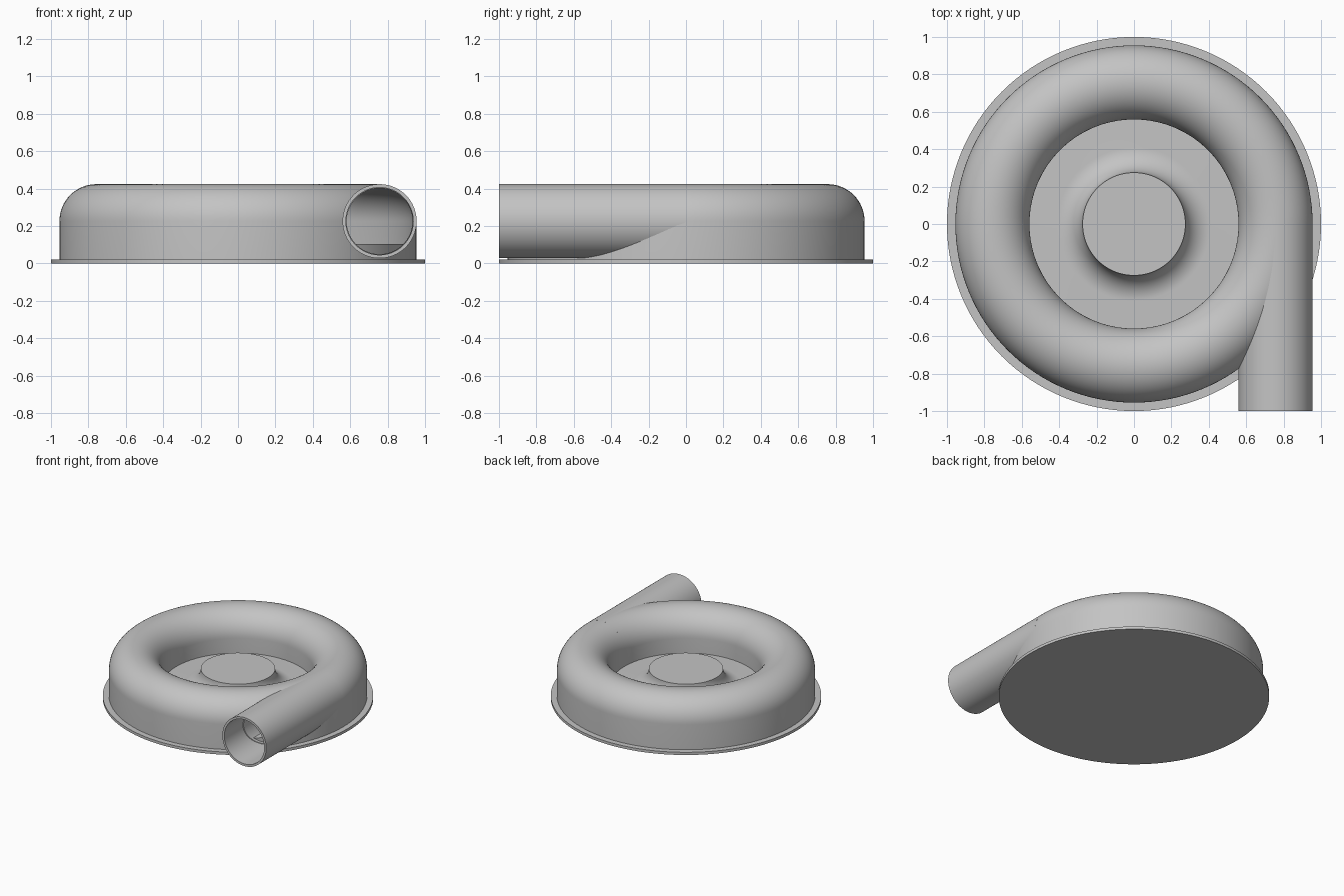
import bpy, bmesh, math
from mathutils import Matrix, Vector

cube = bpy.data.objects.get("Cube")
if cube:
    bpy.data.objects.remove(cube, do_unlink=True)

SEGMENTS = 128
TUBE_R, RING_R, AXIS_Z, WALL = 0.198, 0.757, 0.226, 0.018
PLATE_TOP, FLOOR_Z = 0.022, 0.105

grey = bpy.data.materials.new("cast_grey")
grey.use_nodes = True
colour = (0.55, 0.55, 0.55, 1)
grey.diffuse_color = colour
grey.node_tree.nodes["Principled BSDF"].inputs["Base Color"].default_value = colour


def arc(cx, cz, r, start, end, steps):
    """Points (radius, height) along a circular arc, angles in degrees."""
    angles = [math.radians(start + (end - start) * i / steps) for i in range(steps + 1)]
    return [(cx + r * math.cos(a), cz + r * math.sin(a)) for a in angles]


def revolve(name, profile, closed=False):
    """Spin a (radius, height) profile about the vertical axis."""
    bm = bmesh.new()
    verts = [bm.verts.new((r, 0, z)) for r, z in profile]
    pairs = list(zip(verts, verts[1:]))
    if closed:
        pairs.append((verts[-1], verts[0]))
    edges = [bm.edges.new(p) for p in pairs]
    bmesh.ops.spin(bm, geom=verts + edges, cent=(0, 0, 0), axis=(0, 0, 1),
                   angle=math.tau, steps=SEGMENTS)
    bmesh.ops.remove_doubles(bm, verts=bm.verts, dist=0.0001)
    bmesh.ops.recalc_face_normals(bm, faces=bm.faces)
    mesh = bpy.data.meshes.new(name)
    bm.to_mesh(mesh)
    bm.free()
    mesh.materials.append(grey)
    obj = bpy.data.objects.new(name, mesh)
    bpy.context.collection.objects.link(obj)
    return obj


def activate(obj):
    bpy.ops.object.select_all(action='DESELECT')
    obj.select_set(True)
    bpy.context.view_layer.objects.active = obj


def lay_along_pipe(obj):
    """Turn a vertical part to run along y on the outlet axis."""
    turn = Matrix.Rotation(math.radians(90), 4, 'X')
    obj.data.transform(Matrix.Translation(Vector((RING_R, 0, AXIS_Z))) @ turn)


# Round base flange
base_flange = revolve("base_flange", [(0, 0), (1, 0), (1, PLATE_TOP), (0, PLATE_TOP)])

# Hollow ring casing: straight skirt, half-round top and inner wall
outer = arc(RING_R, AXIS_Z, TUBE_R, 0, 180, 32)
inner = arc(RING_R, AXIS_Z, TUBE_R - WALL, 180, 0, 32)
section = ([(RING_R + TUBE_R, PLATE_TOP)] + outer
           + [(RING_R - TUBE_R, FLOOR_Z), (RING_R - TUBE_R + WALL, FLOOR_Z)]
           + inner + [(RING_R + TUBE_R - WALL, PLATE_TOP)])
volute_casing = revolve("volute_casing", section, closed=True)

# Raised floor with a flared central hub
hub_r, hub_top = 0.275, 0.24
flare = hub_top - FLOOR_Z
hub = revolve("hub_and_floor",
              [(0, hub_top)] + arc(hub_r + flare, hub_top, flare, 180, 270, 16)
              + [(RING_R + TUBE_R - WALL, FLOOR_Z), (RING_R + TUBE_R - WALL, PLATE_TOP),
                 (0, PLATE_TOP)])

# Tangential outlet pipe
bore = TUBE_R - WALL
outlet_pipe = revolve("outlet_pipe", [(TUBE_R, 0), (TUBE_R, 1), (bore, 1), (bore, 0)],
                      closed=True)
lay_along_pipe(outlet_pipe)

# Opening from the pipe into the casing
cutter_r = bore - 0.004
cutter = revolve("outlet_cutter", [(0, 0.02), (cutter_r, 0.02), (cutter_r, 1.1), (0, 1.1)])
lay_along_pipe(cutter)
cut = volute_casing.modifiers.new("outlet_opening", 'BOOLEAN')
cut.operation = 'DIFFERENCE'
cut.solver = 'EXACT'
cut.object = cutter
activate(volute_casing)
bpy.ops.object.modifier_apply(modifier=cut.name)
bpy.data.objects.remove(cutter, do_unlink=True)

# Smooth shading with crisp rims
for part in (base_flange, volute_casing, hub, outlet_pipe):
    activate(part)
    bpy.ops.object.shade_smooth_by_angle(angle=math.radians(30))
